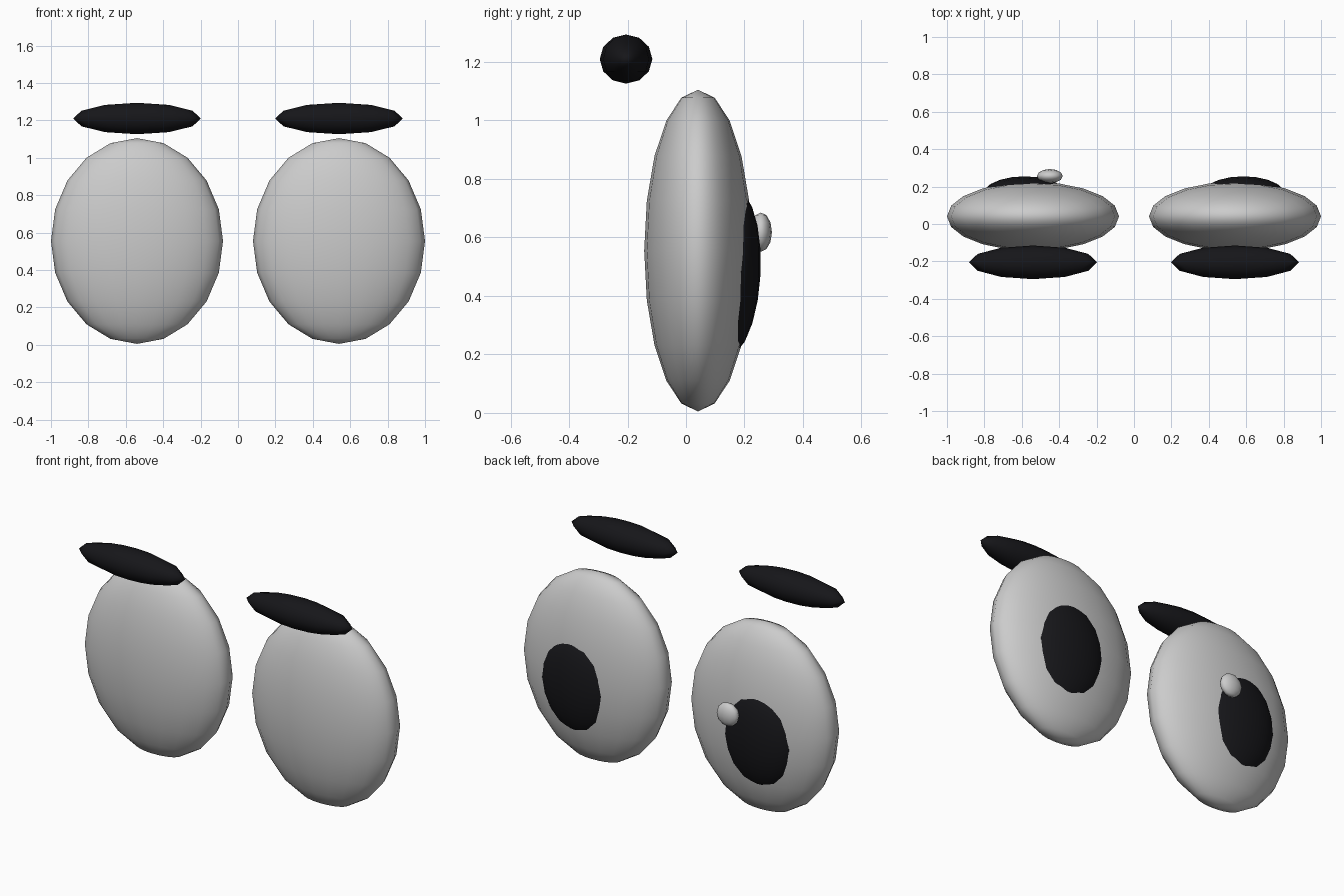
import bpy
from math import radians

if "Cube" in bpy.data.objects:
    bpy.data.objects.remove(bpy.data.objects["Cube"])

black = bpy.data.materials.new("black")
black.diffuse_color = (0.008, 0.008, 0.01, 1)
black.use_nodes = True
black.node_tree.nodes["Principled BSDF"].inputs["Base Color"].default_value = black.diffuse_color


def ellipsoid(name, center, radii, segments, rings, mat=None, tilt=0):
    bpy.ops.mesh.primitive_uv_sphere_add(segments=segments, ring_count=rings, radius=1,
                                         location=center, rotation=(radians(tilt), 0, 0))
    ob = bpy.context.object
    ob.name = name
    ob.scale = radii
    bpy.ops.object.shade_smooth()
    if mat:
        ob.data.materials.append(mat)
    return ob


for side, s in (("left", -1), ("right", 1)):
    # flattened eyeball
    ellipsoid(side + "_eyeball", (s * 0.54, 0.041, 0.555), (0.46, 0.184, 0.55), 20, 10)
    # pupil bulging out of the back face
    ellipsoid(side + "_pupil", (s * 0.585, 0.155, 0.478), (0.225, 0.1, 0.285), 20, 10, black, -3)
    # floating brow on the front side
    ellipsoid(side + "_brow", (s * 0.54, -0.205, 1.21), (0.342, 0.09, 0.084), 12, 6, black)

# single glint on one pupil
ellipsoid("glint", (-0.45, 0.256, 0.618), (0.069, 0.038, 0.067), 12, 6)
